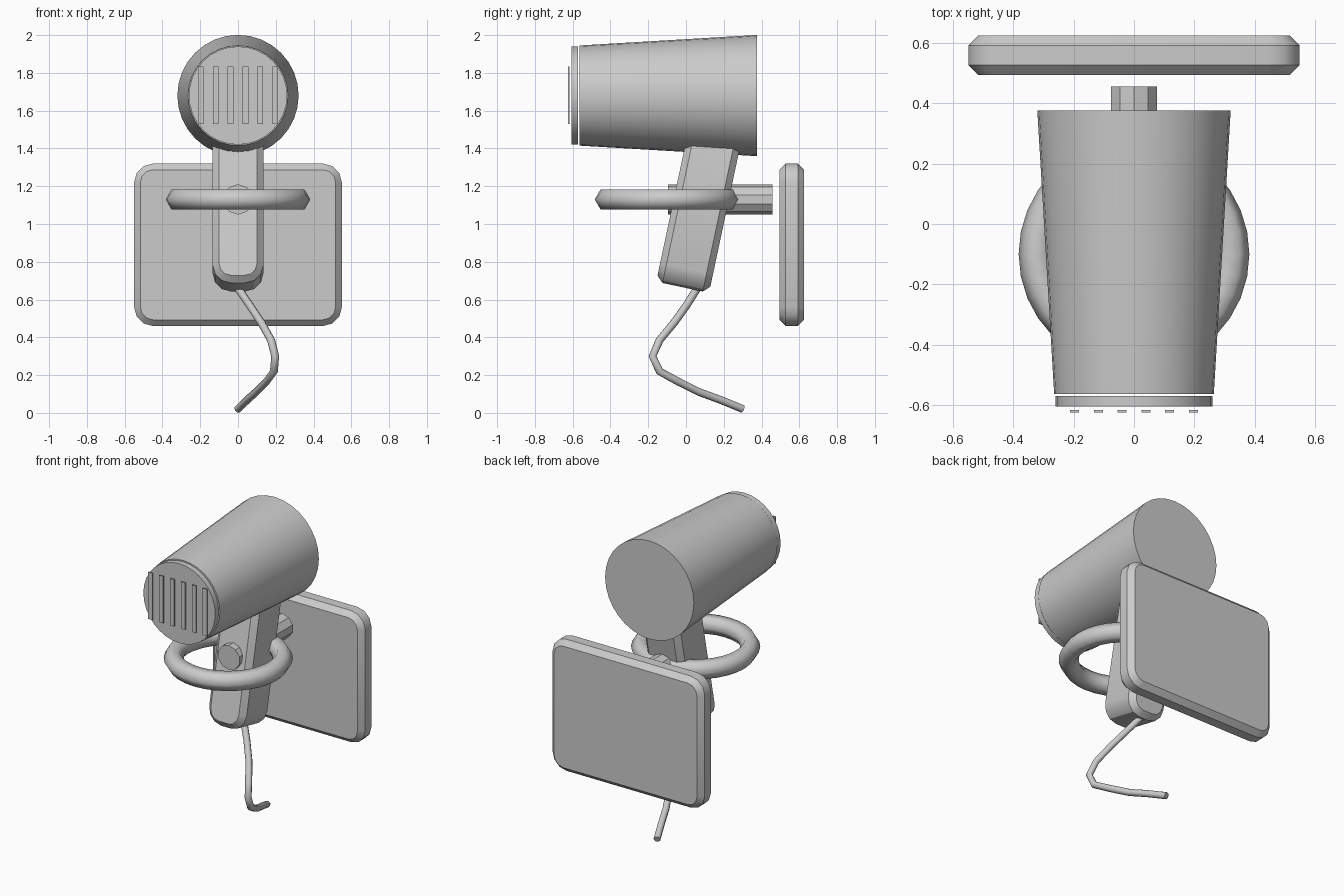
import bpy, bmesh
from math import cos, sin, pi, radians

if "Cube" in bpy.data.objects:
    bpy.data.objects.remove(bpy.data.objects["Cube"])


def smooth(ob, angle=30):
    bpy.ops.object.select_all(action='DESELECT')
    ob.select_set(True)
    bpy.context.view_layer.objects.active = ob
    bpy.ops.object.shade_smooth_by_angle(angle=radians(angle))


def barrel(name, y0, r0, y1, r1, z, sides=32):
    """Capped cone frustum along y; r0 at y0 (front), r1 at y1 (back)."""
    bpy.ops.mesh.primitive_cone_add(vertices=sides, radius1=r0, radius2=r1, depth=y1 - y0,
                                    location=(0, (y0 + y1) / 2, z), rotation=(-pi / 2, 0, 0))
    ob = bpy.context.object
    ob.name = name
    smooth(ob)
    return ob


def rounded_slab(name, w, h, d, radius, chamfer, loc, tilt=0):
    """Rounded rectangle in xz, extruded along y, with chamfered rims."""
    bm = bmesh.new()
    rings = []
    for y, inset in ((-d / 2, chamfer), (-d / 2 + chamfer, 0), (d / 2 - chamfer, 0), (d / 2, chamfer)):
        ring = []
        for q, (sx, sz) in enumerate(((1, 1), (-1, 1), (-1, -1), (1, -1))):
            for k in range(4):
                a = (q + k / 3) * pi / 2
                r = radius - inset
                ring.append(bm.verts.new((sx * (w / 2 - radius) + r * cos(a), y,
                                          sz * (h / 2 - radius) + r * sin(a))))
        rings.append(ring)
    n = len(rings[0])
    for a, b in zip(rings, rings[1:]):
        for i in range(n):
            bm.faces.new((a[i], a[(i + 1) % n], b[(i + 1) % n], b[i]))
    bm.faces.new(rings[0])
    bm.faces.new(rings[-1])
    bmesh.ops.recalc_face_normals(bm, faces=bm.faces)
    me = bpy.data.meshes.new(name)
    bm.to_mesh(me)
    bm.free()
    ob = bpy.data.objects.new(name, me)
    bpy.context.collection.objects.link(ob)
    ob.location = loc
    ob.rotation_euler.x = tilt
    smooth(ob)
    return ob


# dryer barrel and front grille disc
barrel("barrel", -0.565, 0.265, 0.377, 0.321, 1.68)
barrel("grille_disc", -0.606, 0.26, -0.571, 0.26, 1.68)

# grille slats
for i in range(6):
    bpy.ops.mesh.primitive_cube_add(size=1, location=((i - 2.5) * 0.079, -0.621, 1.682))
    slat = bpy.context.object
    slat.name = f"grille_slat_{i + 1}"
    slat.scale = (0.03, 0.008, 0.306)

# tilted handle, top end buried in the barrel
tilt, length = radians(-12), 0.88
rounded_slab("handle", 0.27, length, 0.286, 0.1, 0.034,
             (0, -0.018 - sin(tilt) * length / 2, 0.665 + cos(tilt) * length / 2), tilt)

# wall plate and support peg
rounded_slab("wall_plate", 1.10, 0.86, 0.13, 0.1, 0.033, (0, 0.56, 0.89))
barrel("support_peg", -0.095, 0.08, 0.457, 0.08, 1.13, 10)

# holder ring
bpy.ops.mesh.primitive_torus_add(major_radius=0.323, minor_radius=0.06, major_segments=32,
                                 minor_segments=6, location=(0, -0.1, 1.13))
bpy.context.object.name = "holder_ring"
smooth(bpy.context.object, 65)

# power cord
path = [(0, 0.06, 0.66), (0.065, 0, 0.565), (0.125, -0.065, 0.475), (0.175, -0.14, 0.385),
        (0.197, -0.177, 0.3), (0.19, -0.14, 0.22), (0.15, -0.04, 0.165), (0.095, 0.07, 0.11),
        (0.05, 0.18, 0.07), (0, 0.3, 0.021)]
cu = bpy.data.curves.new("power_cord", 'CURVE')
cu.dimensions = '3D'
cu.bevel_depth = 0.021
cu.bevel_resolution = 2
cu.use_fill_caps = True
sp = cu.splines.new('POLY')
sp.points.add(len(path) - 1)
for p, co in zip(sp.points, path):
    p.co = (*co, 1)
sp.use_smooth = True
bpy.context.collection.objects.link(bpy.data.objects.new("power_cord", cu))
